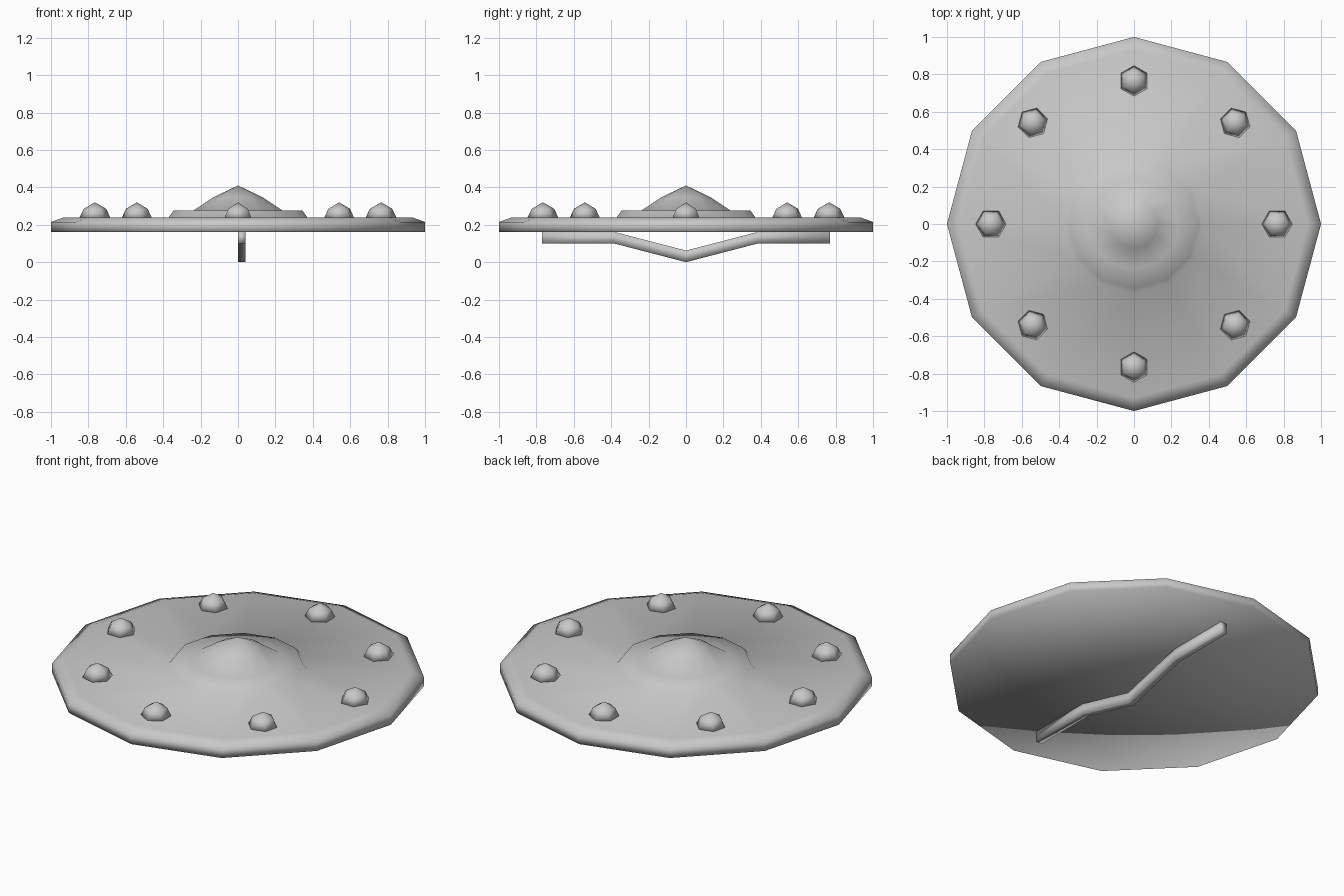
import bpy
import bmesh
from math import cos, sin, pi

cube = bpy.data.objects.get("Cube")
if cube:
    bpy.data.objects.remove(cube)

# One plain grey for every part
grey = bpy.data.materials.new("plain grey")
grey.use_nodes = True
grey.diffuse_color = (0.58, 0.58, 0.58, 1)
grey.node_tree.nodes["Principled BSDF"].inputs["Base Color"].default_value = (0.58, 0.58, 0.58, 1)


def finish(bm, name):
    """Turn a bmesh into a smooth shaded object."""
    bmesh.ops.recalc_face_normals(bm, faces=bm.faces)
    for face in bm.faces:
        face.smooth = True
    mesh = bpy.data.meshes.new(name)
    bm.to_mesh(mesh)
    bm.free()
    mesh.materials.append(grey)
    obj = bpy.data.objects.new(name, mesh)
    bpy.context.collection.objects.link(obj)
    return obj


def lathe(name, profile, sides):
    """Revolve (radius, height) points; zero radius closes to a point."""
    bm = bmesh.new()
    rings = []
    for r, z in profile:
        count = sides if r else 1
        rings.append([bm.verts.new((r * cos(2 * pi * i / sides), r * sin(2 * pi * i / sides), z))
                      for i in range(count)])
    for low, high in zip(rings, rings[1:]):
        for i in range(sides):
            j = (i + 1) % sides
            corners = [low[i % len(low)], low[j % len(low)], high[j % len(high)], high[i % len(high)]]
            bm.faces.new(list(dict.fromkeys(corners)))
    return finish(bm, name)


# Disc with bevelled rim, raised step and central dome
lathe("disc_body", [(0, 0.16), (1, 0.16), (1, 0.215), (0.93, 0.24), (0.37, 0.24),
                    (0.345, 0.275), (0.24, 0.275), (0.13, 0.348), (0, 0.41)], 12)

# Ring of eight six-sided studs, each turned to face outward
for k in range(8):
    angle = k * pi / 4
    stud = lathe(f"stud_{k + 1}", [(0, 0.235), (0.084, 0.235), (0.06, 0.285), (0, 0.32)], 6)
    stud.location = (0.765 * cos(angle), 0.765 * sin(angle), 0)
    stud.rotation_euler.z = angle

# Bent handle strap underneath, running front to back
bm = bmesh.new()
sections = []
for y, z in [(-0.77, 0.1), (-0.385, 0.1), (0, 0), (0.385, 0.1), (0.77, 0.1)]:
    sections.append([bm.verts.new((x, y, z + h))
                     for x, h in [(0, 0), (0.04, 0), (0.04, 0.062), (0, 0.062)]])
for a, b in zip(sections, sections[1:]):
    for i in range(4):
        j = (i + 1) % 4
        bm.faces.new((a[i], a[j], b[j], b[i]))
bm.faces.new(sections[0])
bm.faces.new(sections[-1])
finish(bm, "handle_strap")
